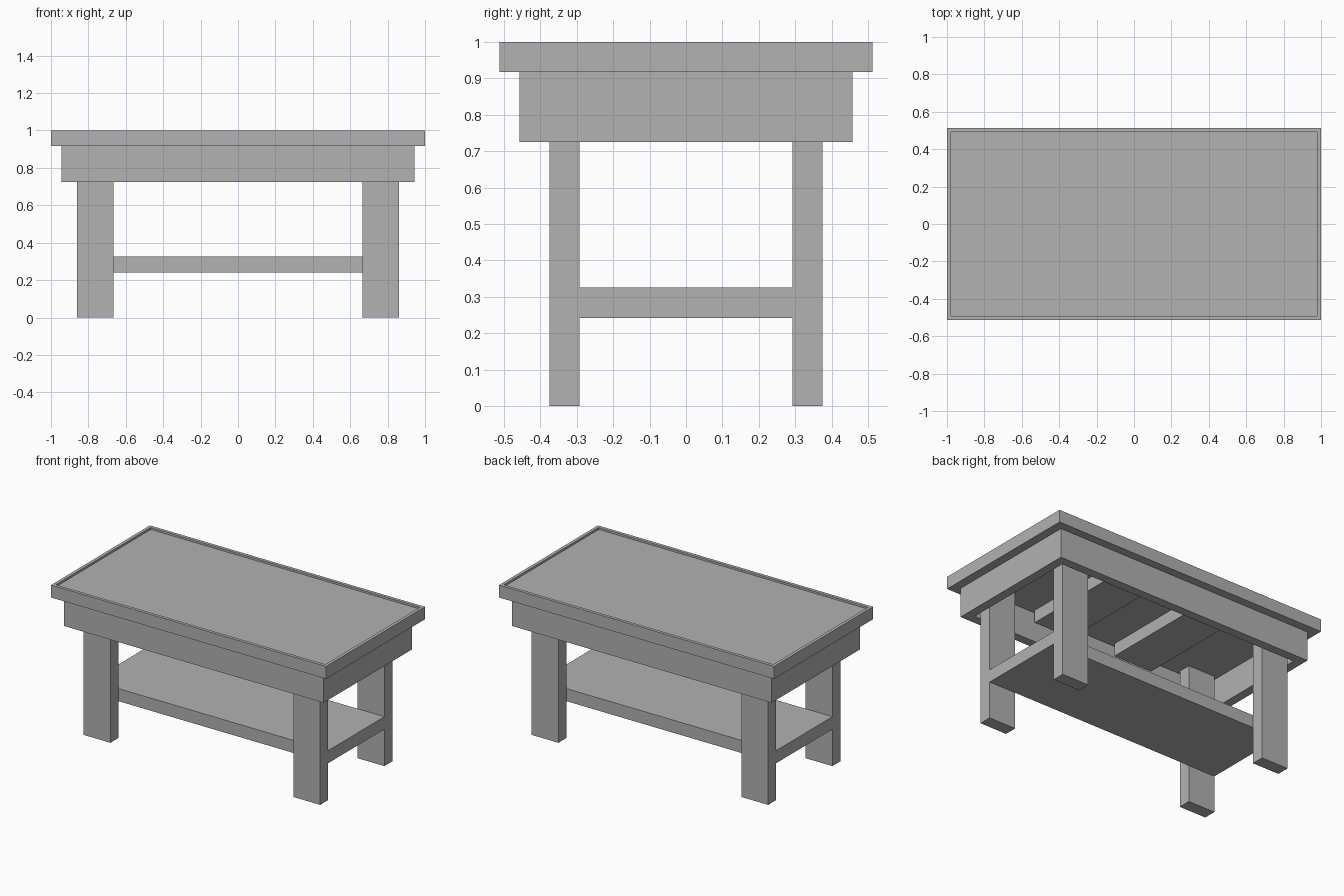
import bpy
import bmesh
from mathutils import Matrix, Vector

default = bpy.data.objects.get("Cube")
if default:
    bpy.data.objects.remove(default, do_unlink=True)

GREY = (0.445, 0.445, 0.445, 1.0)
grey = bpy.data.materials.new("plain_grey")
grey.use_nodes = True
grey.diffuse_color = GREY
grey.node_tree.nodes["Principled BSDF"].inputs["Base Color"].default_value = GREY


def box(name, low, high, pocket=None):
    """Box between two corners; pocket = (up or down, rim width, depth, open)."""
    low, high = Vector(low), Vector(high)
    bm = bmesh.new()
    bmesh.ops.create_cube(bm, size=1, matrix=Matrix.Translation((low + high) / 2)
                          @ Matrix.Diagonal((*(high - low), 1)))
    if pocket:
        side, rim, depth, is_open = pocket
        bm.normal_update()
        face = next(f for f in bm.faces if f.normal.z * side > 0.9)
        back = next(f for f in bm.faces if f.normal.z * side < -0.9)
        bmesh.ops.inset_region(bm, faces=[face], thickness=rim)
        # A second ring of faces becomes the pocket walls
        walls = bmesh.ops.extrude_discrete_faces(bm, faces=[face])
        floor = walls["faces"][0]
        bmesh.ops.translate(bm, verts=floor.verts, vec=(0, 0, -side * depth))
        if is_open:
            bmesh.ops.delete(bm, geom=[floor, back], context="FACES_ONLY")
    mesh = bpy.data.meshes.new(name)
    bm.to_mesh(mesh)
    bm.free()
    mesh.materials.append(grey)
    obj = bpy.data.objects.new(name, mesh)
    bpy.context.collection.objects.link(obj)
    return obj


PLANK = 0.083
TOP_Z, UNDER_Z, APRON_Z = 1.0, 0.918, 0.725
LEG_X, LEG_Y, LEG_WIDTH = 0.86, 0.375, 0.195
INNER_Y = LEG_Y - PLANK

# Tabletop with a shallow recessed panel inside a narrow rim
box("tabletop", (-1, -0.513, UNDER_Z), (1, 0.513, TOP_Z), (1, 0.03, 0.013, False))

# Hollow apron frame under the top
box("apron", (-LEG_X - PLANK, -LEG_Y - PLANK, APRON_Z),
    (LEG_X + PLANK, LEG_Y + PLANK, UNDER_Z),
    (-1, PLANK, UNDER_Z - APRON_Z, True))

# Four plank legs, reaching up inside the apron
for x_name, sx in (("left", 1), ("right", -1)):
    for y_name, sy in (("front", -1), ("back", 1)):
        xs = sorted((sx * LEG_X, sx * (LEG_X - LEG_WIDTH)))
        ys = sorted((sy * LEG_Y, sy * INNER_Y))
        box(f"{y_name}_{x_name}_leg", (xs[0], ys[0], 0), (xs[1], ys[1], UNDER_Z))

# Lower shelf between the legs
box("shelf", (-LEG_X, -INNER_Y, 0.242), (LEG_X, INNER_Y, 0.325))

# Flat cross braces under the tabletop
for name, centre in (("left", 0.305), ("right", -0.305)):
    box(f"{name}_cross_brace", (centre - 0.14, -LEG_Y, UNDER_Z - PLANK),
        (centre + 0.14, LEG_Y, UNDER_Z))
